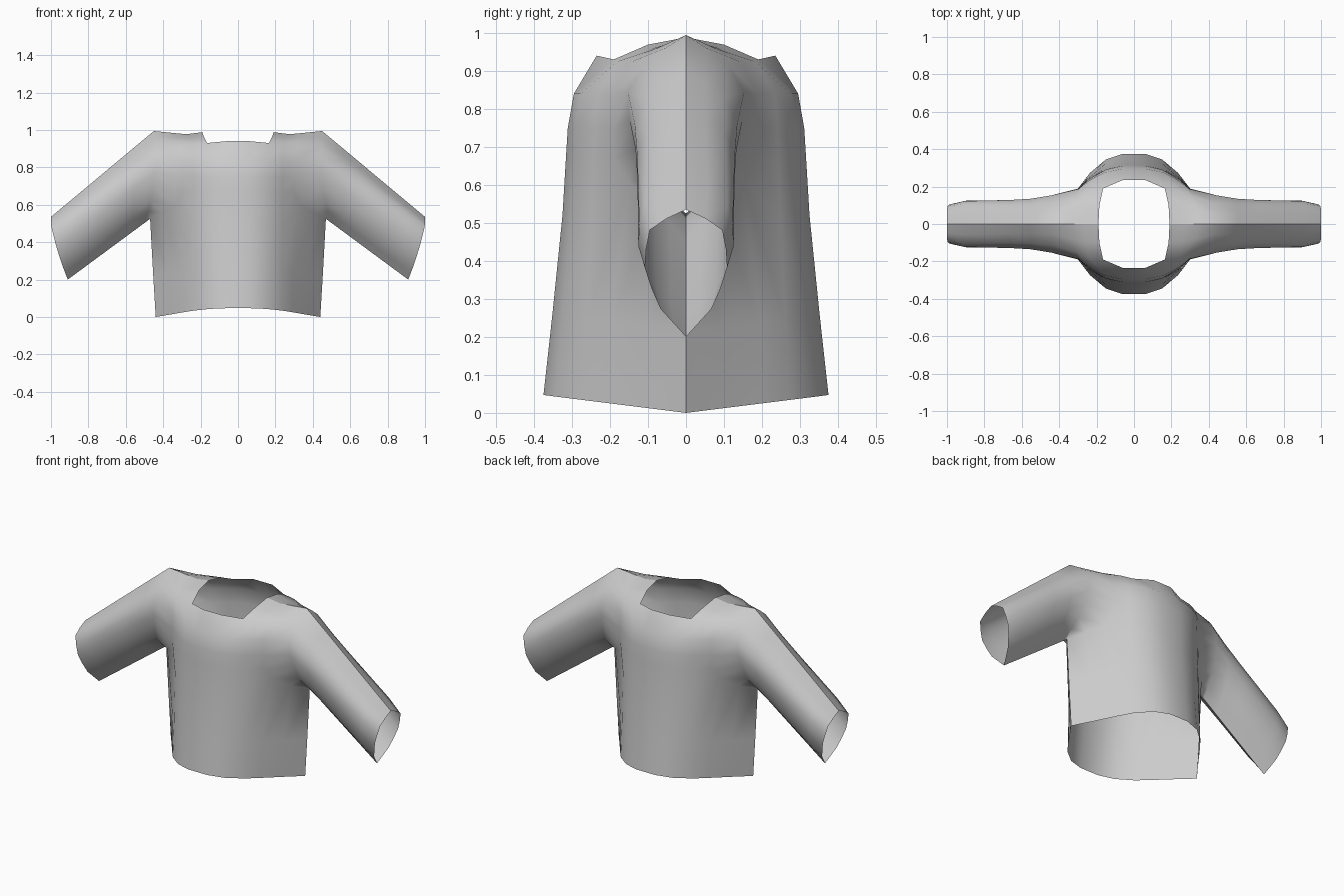
import bpy
import bmesh
from mathutils import Vector

cube = bpy.data.objects.get("Cube")
if cube:
    bpy.data.objects.remove(cube, do_unlink=True)

fabric = bpy.data.materials.new("grey fabric")
fabric.use_nodes = True
grey = (0.6, 0.6, 0.6, 1)
fabric.diffuse_color = grey
shader = next(n for n in fabric.node_tree.nodes if n.type == "BSDF_PRINCIPLED")
shader.inputs["Base Color"].default_value = grey
shader.inputs["Roughness"].default_value = 0.9

# Half outline of the torso from centre front to side seam: x, share of depth
OUTLINE = [(0, 1), (.06, 1), (.15, .92), (.235, .73), (.29, .54), (.365, .265), (.44, 0)]
ARMHOLE = 5     # outline points kept above the underarm

# Half section of the sleeve from underarm to top seam:
# share of drop, share of width at the shoulder, share of width at the cuff
SECTION = [(1, 0, 0), (.89, .31, .31), (.78, .62, .62), (.62, .84, .84), (.46, .97, 1),
           (.31, 1, .97), (.16, .72, .88), (.07, .35, .47), (0, 0, 0)]


def torso_row(depth, height, rise, fullness, count=len(OUTLINE)):
    """One horizontal line across the front; rise lifts its centre."""
    widen = .06 * min(height, .525)
    row = []
    for x, share in OUTLINE[:count]:
        full = share ** fullness
        row.append(Vector((x + widen * (1 - share) ** 2, -depth * full, height + rise * share)))
    return row


def sleeve_ring(t, width):
    """Front half of the sleeve section at share t of the way to the cuff."""
    top = Vector((.45, 0, .994)).lerp(Vector((1, 0, .535)), t)
    bottom = Vector((.49, 0, .51)).lerp(Vector((.91, 0, .2)), t)
    bulge = -.02 + .034 * t
    ring = []
    for drop, at_shoulder, at_cuff in SECTION:
        side = at_shoulder + (at_cuff - at_shoulder) * t
        ring.append(top.lerp(bottom, drop) + Vector((bulge * side, -width * side, 0)))
    return ring


def add_grid(bm, rows):
    """Quads between successive rows, wound to face outwards."""
    verts = [[bm.verts.new(p) for p in row] for row in rows]
    for low, high in zip(verts, verts[1:]):
        for j in range(len(low) - 1):
            bm.faces.new((low[j], low[j + 1], high[j + 1], high[j]))


def points(*coords):
    return [Vector(c) for c in coords]


# Body up to the underarm, whose line climbs inward from the side seam
lower = [torso_row(.375, 0, .047, 1), torso_row(.352, .22, .035, .95),
         torso_row(.325, .5, .02, .85)]
lower[-1][ARMHOLE - 1:] = points((.325, -.15, .605), (.405, -.082, .558), (.47, 0, .525))

# Chest up to the neckline
chest = [lower[-1][:ARMHOLE]]
chest += [torso_row(d, z, 0, f, ARMHOLE)
          for d, z, f in ((.316, .67, .83), (.311, .75, .8), (.295, .84, .74))]
neckline = points((0, -.235, .94), (.06, -.235, .94), (.165, -.19, .93),
                  (.24, -.18, .925), (.31, -.148, .922))
chest.append(neckline)

# Shoulder yoke between the neck side and the armhole
yoke = [neckline[2:],
        points((.185, -.1, .969), (.255, -.095, .957), (.33, -.08, .958)),
        points((.19, 0, .988), (.275, 0, .977), (.35, 0, .984))]

# Sleeve rings start on the armhole and run to the cuff
armhole = lower[-1][:ARMHOLE - 1:-1] + [row[-1] for row in chest + yoke[1:]]
rings = [armhole] + [sleeve_ring(t, width) for t, width in
                     ((0, .153), (.2, .136), (.4, .13), (.85, .126), (1, .108))]

bm = bmesh.new()
for rows in (lower, chest, yoke, list(zip(*rings))):
    add_grid(bm, rows)
bmesh.ops.remove_doubles(bm, verts=bm.verts, dist=.0005)
mesh = bpy.data.meshes.new("sweater")
bm.to_mesh(mesh)
bm.free()
mesh.materials.append(fabric)
for poly in mesh.polygons:
    poly.use_smooth = True

sweater = bpy.data.objects.new("sweater", mesh)
bpy.context.collection.objects.link(sweater)

# Left and right are welded; front and back meet in a crisp side seam
sides = sweater.modifiers.new("left_right", "MIRROR")
sides.use_axis = (True, False, False)
sides.merge_threshold = .0005
back = sweater.modifiers.new("front_back", "MIRROR")
back.use_axis = (False, True, False)
back.use_mirror_merge = False
